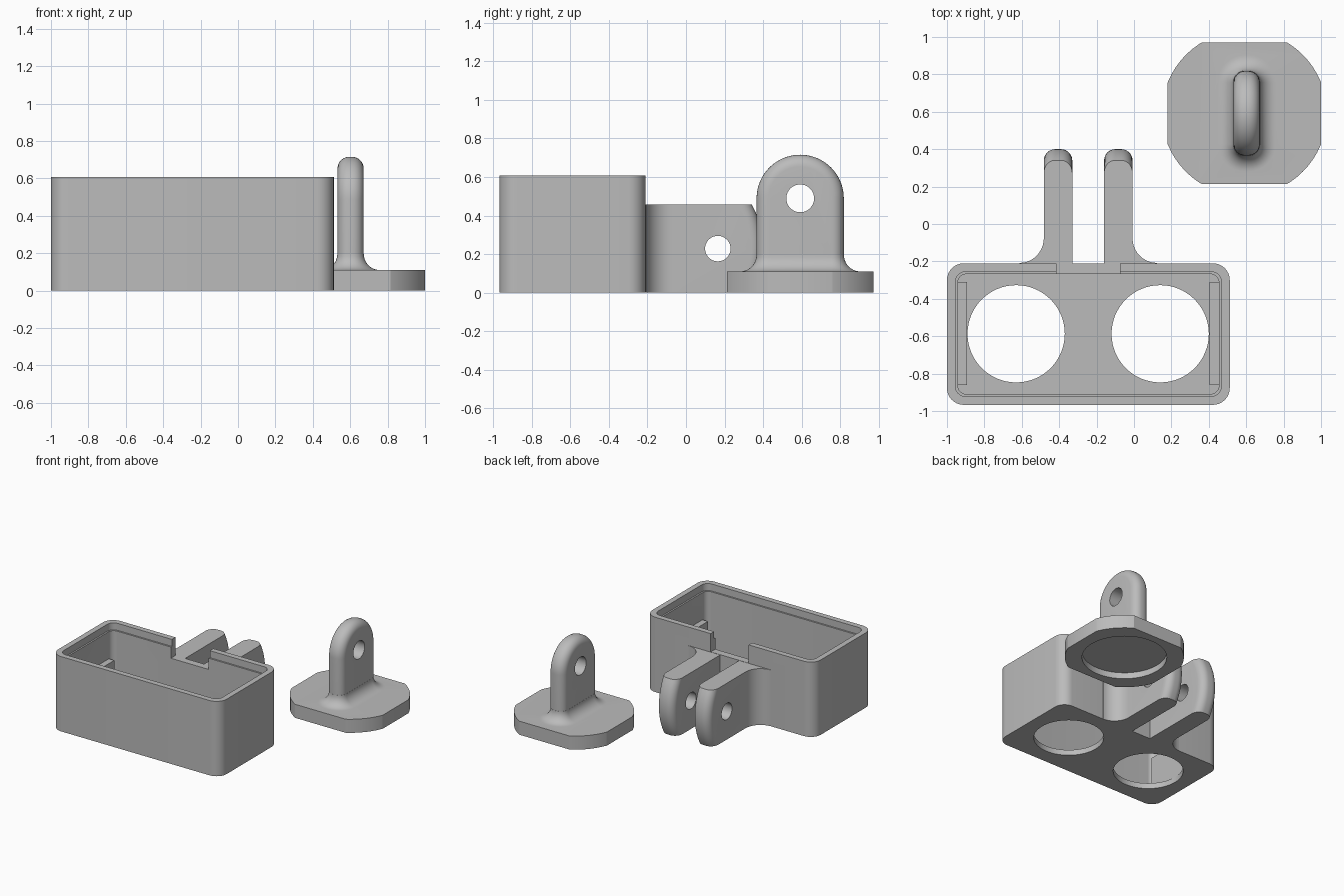
import bpy
import bmesh
from math import sin, cos, pi, asin
from mathutils import Vector

cube = bpy.data.objects.get("Cube")
if cube:
    bpy.data.objects.remove(cube, do_unlink=True)

grey = bpy.data.materials.new("plain grey")
grey.use_nodes = True
tone = (0.5, 0.5, 0.5, 1)
grey.diffuse_color = tone
grey.node_tree.nodes["Principled BSDF"].inputs["Base Color"].default_value = tone


def arc(cx, cy, r, start, end, steps=12):
    return [(cx + r * cos(start + (end - start) * i / steps),
             cy + r * sin(start + (end - start) * i / steps)) for i in range(steps + 1)]


def rounded_rect(x0, x1, y0, y1, r):
    corners = [(x1 - r, y1 - r), (x0 + r, y1 - r), (x0 + r, y0 + r), (x1 - r, y0 + r)]
    return [p for i, (cx, cy) in enumerate(corners)
            for p in arc(cx, cy, r, i * pi / 2, (i + 1) * pi / 2, 8)]


def make(name, bm):
    bmesh.ops.recalc_face_normals(bm, faces=bm.faces[:])
    mesh = bpy.data.meshes.new(name)
    bm.to_mesh(mesh)
    bm.free()
    mesh.materials.append(grey)
    obj = bpy.data.objects.new(name, mesh)
    bpy.context.collection.objects.link(obj)
    return obj


def loft(name, rings):
    """Closed solid through equal rings of 3D points."""
    bm = bmesh.new()
    loops = [[bm.verts.new(p) for p in ring] for ring in rings]
    n = len(loops[0])
    for a, b in zip(loops, loops[1:]):
        for i in range(n):
            bm.faces.new((a[i], a[(i + 1) % n], b[(i + 1) % n], b[i]))
    bm.faces.new(loops[0])
    bm.faces.new(loops[-1])
    return make(name, bm)


def prism(name, outline, lo, hi, axis="z"):
    if axis == "z":
        return loft(name, [[(a, b, h) for a, b in outline] for h in (lo, hi)])
    return loft(name, [[(h, a, b) for a, b in outline] for h in (lo, hi)])


def circle(cx, cy, r):
    return arc(cx, cy, r, 0, 2 * pi, 64)[:-1]


def apply(obj, mod):
    with bpy.context.temp_override(object=obj, active_object=obj, selected_objects=[obj]):
        bpy.ops.object.modifier_apply(modifier=mod.name)


def combine(obj, other, operation):
    mod = obj.modifiers.new("join", "BOOLEAN")
    mod.operation = operation
    mod.solver = "EXACT"
    mod.object = other
    apply(obj, mod)
    bpy.data.objects.remove(other, do_unlink=True)


def round_edges(obj, radius, rule):
    """Round the side outline edges whose ends all satisfy the rule."""
    bm = bmesh.new()
    bm.from_mesh(obj.data)
    edges = [e for e in bm.edges if abs(e.verts[0].co.x - e.verts[1].co.x) < 1e-4
             and all(rule(v.co) for v in e.verts)]
    bmesh.ops.bevel(bm, geom=edges, offset=radius, offset_type="OFFSET", segments=7,
                    profile=0.5, affect="EDGES", clamp_overlap=False)
    bm.to_mesh(obj.data)
    bm.free()


# Battery-style box shell
X0, X1, Y0, Y1, H = -1.0, 0.512, -0.967, -0.21, 0.607
ARM_H, MID_X = 0.457, -0.245


def inset(d, r):
    return rounded_rect(X0 + d, X1 - d, Y0 + d, Y1 - d, r)


box = prism("box", inset(0, 0.09), 0, H)

# Two hinge arms with rounded ends and an outer flare at the wall
half = ARM_H / 2
sweep = asin(half / 0.47)
for side in (-1, 1):
    profile = arc(-0.07, half, 0.47, -sweep, sweep, 24) + [(-0.235, ARM_H), (-0.235, 0)]
    ends = sorted((MID_X + side * 0.085, MID_X + side * 0.237))
    arm = prism("hinge_arm", profile, ends[0], ends[1], "x")
    round_edges(arm, 0.06, lambda c: c.y > 0.3)
    outer = MID_X + side * 0.237
    flare = [(outer + side * (0.13 - 0.13 * cos(t * pi / 20)),
              -0.075 - 0.133 * sin(t * pi / 20)) for t in range(11)]
    flare += [(outer + side * 0.13, -0.235), (outer - side * 0.06, -0.235),
              (outer - side * 0.06, -0.075)]
    combine(arm, prism("flare", flare, 0, ARM_H), "UNION")
    combine(box, arm, "UNION")
combine(box, prism("pin_hole", circle(0.165, half, 0.066), -0.7, 0.2, "x"), "DIFFERENCE")

# Cavity, stepped lid seat, floor openings and cable notch
combine(box, prism("cavity", inset(0.058, 0.045), 0.045, H + 0.1), "DIFFERENCE")
combine(box, prism("lid_seat", inset(0.045, 0.055), 0.55, H + 0.1), "DIFFERENCE")
for cx in (-0.63, 0.14):
    combine(box, prism("floor_opening", circle(cx, -0.587, 0.26), -0.1, 0.1), "DIFFERENCE")
notch = [(-0.415, -0.3), (-0.075, -0.3), (-0.075, -0.15), (-0.415, -0.15)]
combine(box, prism("notch", notch, ARM_H + 0.002, H + 0.1), "DIFFERENCE")

# End ribs inside the box
for x0, x1 in ((X0 + 0.05, -0.893), (0.405, X1 - 0.05)):
    rib = [(x0, -0.86), (x1, -0.86), (x1, -0.31), (x0, -0.31)]
    combine(box, prism("end_rib", rib, 0.04, 0.33), "UNION")

# Mounting pad: disc trimmed to a rectangle, with a round recess below
PX, PY = 0.59, 0.592
pad = prism("mounting_pad", circle(PX, PY, 0.442), 0, 0.11)
trim = [(0.18, 0.213), (1.0, 0.213), (1.0, 0.971), (0.18, 0.971)]
combine(pad, prism("trim", trim, -0.1, 0.2), "INTERSECT")
combine(pad, prism("recess", circle(PX, PY, 0.315), -0.1, 0.05), "DIFFERENCE")

# Upright lug with rounded edges and filleted foot
SX, W, R = 0.602, 0.07, 0.226
tab = arc(PY, 0.489, R, 0, pi, 40) + [(PY - R, 0.08), (PY + R, 0.08)]
lug = prism("lug", tab, SX - W, SX + W, "x")
round_edges(lug, 0.062, lambda c: True)
# Straight foot replaces the rounded lower end
foot = []
for i in range(11):
    t = i / 10 * pi / 2
    d = 0.085 * (1 - sin(t)) + 0.001
    ring = rounded_rect(SX - W - d, SX + W + d, PY - R - d, PY + R + d, 0.062 + d)
    z = 0.195 - 0.085 * cos(t)
    if i == 0:
        foot.append([(x, y, 0.09) for x, y in ring])
    foot.append([(x, y, z) for x, y in ring])
combine(lug, loft("foot", foot), "UNION")
combine(pad, lug, "UNION")
combine(pad, prism("lug_hole", circle(PY, 0.489, 0.072), 0.4, 0.8, "x"), "DIFFERENCE")

# Smooth shading with sharp corners kept
for obj in (box, pad):
    bpy.ops.object.select_all(action="DESELECT")
    obj.select_set(True)
    bpy.context.view_layer.objects.active = obj
    bpy.ops.object.shade_smooth_by_angle(angle=pi / 6)
